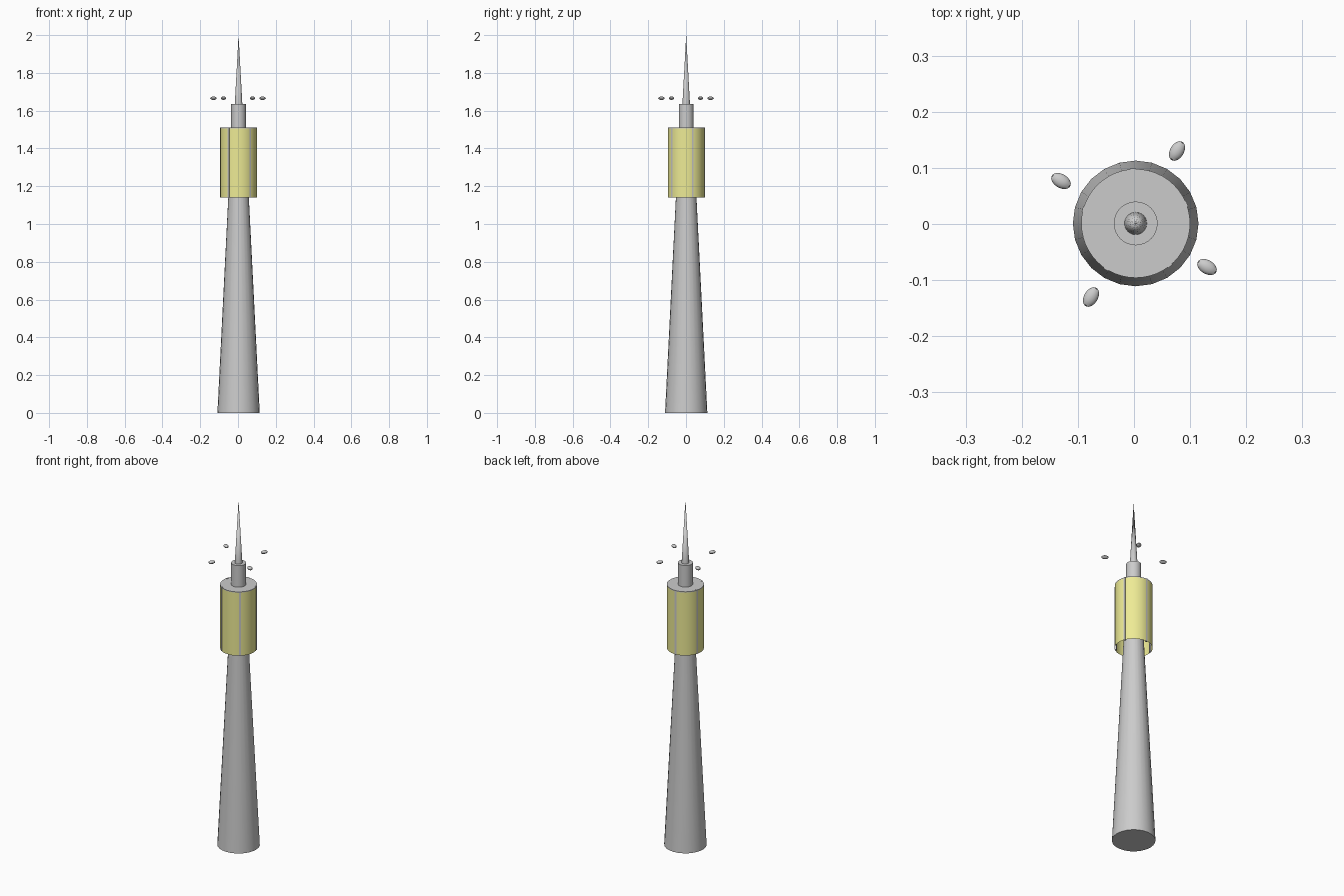
import bpy, bmesh
from math import cos, sin, radians
from mathutils import Matrix

if "Cube" in bpy.data.objects:
    bpy.data.objects.remove(bpy.data.objects["Cube"])

CX, CY = 0.003, 0.001   # tower axis

yellow = bpy.data.materials.new("yellow_glass")
yellow.diffuse_color = (0.85, 0.83, 0.30, 1)
yellow.use_nodes = True
yellow.node_tree.nodes["Principled BSDF"].inputs["Base Color"].default_value = yellow.diffuse_color


def add(name, bm, mat=None, smooth=False):
    bmesh.ops.recalc_face_normals(bm, faces=bm.faces)
    me = bpy.data.meshes.new(name)
    bm.to_mesh(me)
    bm.free()
    ob = bpy.data.objects.new(name, me)
    bpy.context.collection.objects.link(ob)
    if mat:
        me.materials.append(mat)
    if smooth:
        bpy.context.view_layer.objects.active = ob
        ob.select_set(True)
        bpy.ops.object.shade_smooth_by_angle(angle=radians(30))
        ob.select_set(False)
    return ob


def frustum(name, r1, r2, z0, z1, sides=24, mat=None, caps=True, smooth=True):
    bm = bmesh.new()
    bmesh.ops.create_cone(bm, cap_ends=caps, segments=sides, radius1=r1, radius2=r2,
                          depth=z1 - z0,
                          matrix=Matrix.Translation((CX, CY, (z0 + z1) / 2)))
    return add(name, bm, mat, smooth)


# Tapered shaft, neck and spire
frustum("shaft", 0.112, 0.036, 0, 1.505)
frustum("neck", 0.039, 0.039, 1.505, 1.635, 32)
frustum("spire", 0.02, 0.0, 1.635, 2.0)

# Cabin: open-bottomed glass shell with a thin grey roof
frustum("cabin_glass", 0.097, 0.097, 1.14, 1.505, 48, yellow, caps=False)
frustum("cabin_roof", 0.097, 0.097, 1.505, 1.51, 48)

# Five vertical mullions
for i in range(5):
    a = radians(93 + 72 * i)
    bm = bmesh.new()
    bmesh.ops.create_cube(bm, size=1, matrix=(
        Matrix.Translation((CX + 0.0938 * cos(a), CY + 0.0938 * sin(a), 1.3255))
        @ Matrix.Rotation(a, 4, 'Z')
        @ Matrix.Diagonal((0.009, 0.010, 0.371, 1))))
    add(f"mullion_{i + 1}", bm)

# Four small pods floating round the spire, long axis pointing outwards
for i in range(4):
    a = radians(59.5 + 90 * i)
    bm = bmesh.new()
    bmesh.ops.create_uvsphere(bm, u_segments=16, v_segments=8, radius=1, matrix=(
        Matrix.Translation((0.151 * cos(a), 0.151 * sin(a), 1.666))
        @ Matrix.Rotation(a, 4, 'Z')
        @ Matrix.Diagonal((0.019, 0.0125, 0.009, 1))))
    add(f"pod_{i + 1}", bm, smooth=True)
